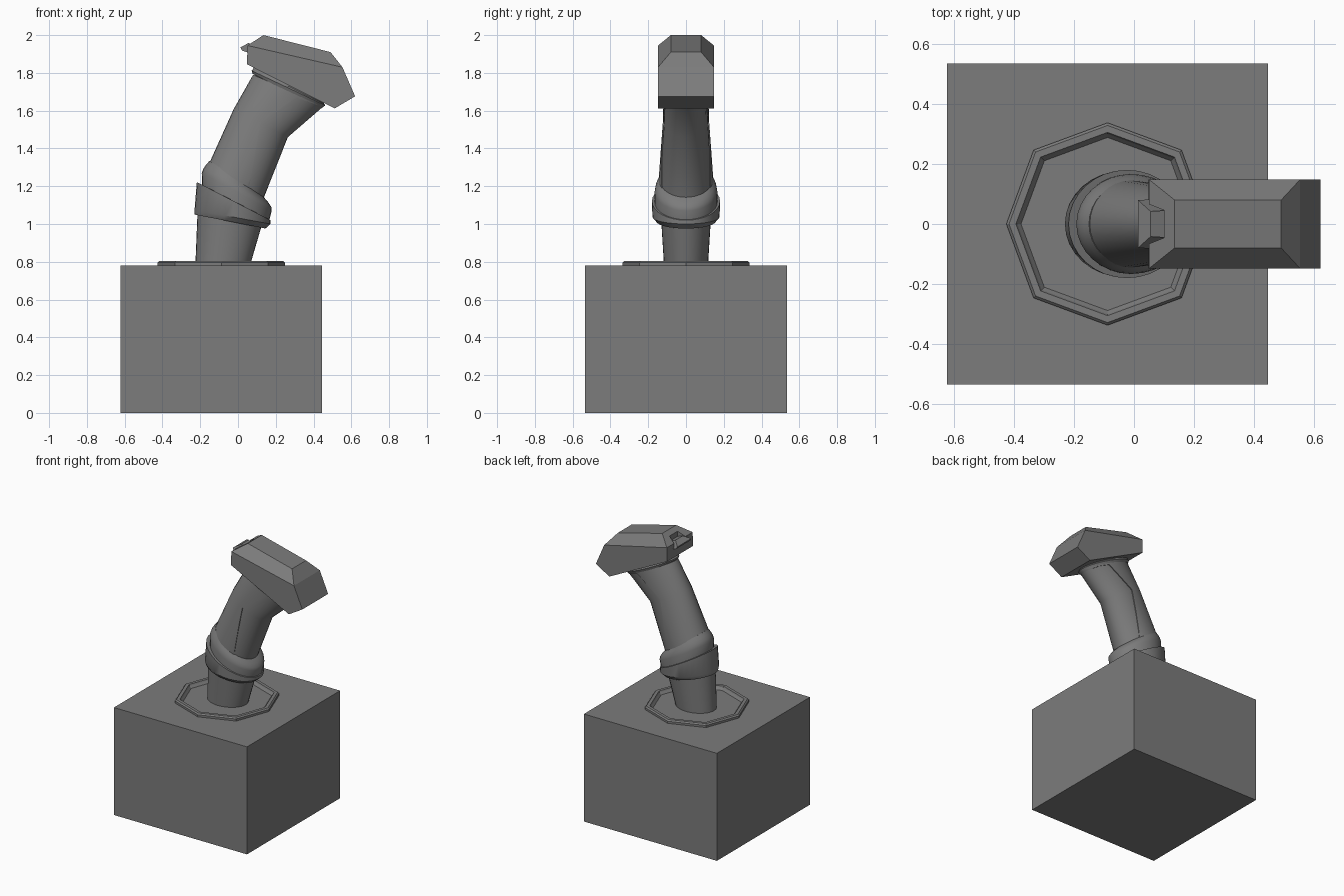
import bpy, bmesh
from math import cos, sin, pi, radians

if "Cube" in bpy.data.objects:
    bpy.data.objects.remove(bpy.data.objects["Cube"])

# Dark grey body colour
dark = bpy.data.materials.new("dark_grey")
dark.diffuse_color = (.2, .2, .2, 1)
dark.use_nodes = True
dark.node_tree.nodes["Principled BSDF"].inputs["Base Color"].default_value = dark.diffuse_color


def build(name, verts, faces, smooth=False):
    mesh = bpy.data.meshes.new(name)
    mesh.from_pydata(verts, [], faces)
    mesh.materials.append(dark)
    bm = bmesh.new()
    bm.from_mesh(mesh)
    bmesh.ops.recalc_face_normals(bm, faces=bm.faces)
    bm.to_mesh(mesh)
    bm.free()
    ob = bpy.data.objects.new(name, mesh)
    bpy.context.collection.objects.link(ob)
    bpy.ops.object.select_all(action='DESELECT')
    bpy.context.view_layer.objects.active = ob
    ob.select_set(True)
    if smooth:
        bpy.ops.object.shade_smooth_by_angle(angle=radians(35))
    return ob


def bridge(rings, n, closed=False):
    """Quads between successive rings of n vertices; closed joins last to first."""
    faces = []
    for r in range(rings if closed else rings - 1):
        a, b = r * n, (r + 1) % rings * n
        faces += [(a + i, a + (i + 1) % n, b + (i + 1) % n, b + i) for i in range(n)]
    if not closed:
        faces += [tuple(range(n)), tuple(range((rings - 1) * n, rings * n))]
    return faces


def loft(name, sections, n=32):
    """Elliptical sections given by left (x,z), right (x,z) and half width in y."""
    verts = []
    for (lx, lz), (rx, rz), w in sections:
        for i in range(n):
            c, s = cos(2 * pi * i / n), sin(2 * pi * i / n)
            verts.append(((lx + rx) / 2 + c * (rx - lx) / 2, w * s,
                          (lz + rz) / 2 + c * (rz - lz) / 2))
    return build(name, verts, bridge(len(sections), n), True)


def prism(name, outline, widths):
    """Side outline in x,z mirrored across y, one half width per point."""
    n = len(outline)
    verts = [(x, s * w, z) for s in (-1, 1) for (x, z), w in zip(outline, widths)]
    return build(name, verts, bridge(2, n))


def cut(ob, cutter):
    mod = ob.modifiers.new("cut", 'BOOLEAN')
    mod.operation = 'DIFFERENCE'
    mod.solver = 'EXACT'
    mod.object = cutter
    bpy.context.view_layer.objects.active = ob
    bpy.ops.object.modifier_apply(modifier=mod.name)
    bpy.data.objects.remove(cutter)


# Base block
prism("base_block", [(-.622, 0), (.446, 0), (.446, .78), (-.622, .78)], [.534] * 4)

# Octagonal trim ring on the base, slightly wider on the diagonals
profile = [(.337, .775), (.337, .795), (.328, .804), (.305, .804), (.3, .795), (.284, .775)]
ring = [(-.088 + r * (1 + .033 * (i % 2)) * cos(i * pi / 4),
         r * (1 + .033 * (i % 2)) * sin(i * pi / 4), z)
        for r, z in profile for i in range(8)]
build("base_ring", ring, bridge(len(profile), 8, True))

# Lower shaft
loft("lower_shaft", [((-.226, .775), (.062, .775), .116),
                     ((-.214, 1.07), (.125, .99), .132)])

# Tilted collar with an inset lip
loft("collar", [((-.23, 1.05), (.145, .976), .155),
                ((-.23, 1.075), (.172, 1.0), .178),
                ((-.218, 1.222), (.172, 1.02), .18),
                ((-.2, 1.213), (.155, 1.03), .166)])

# Rounded shoulder above the collar
loft("shoulder", [((-.19, 1.2), (.165, 1.015), .166),
                  ((-.192, 1.27), (.178, 1.07), .166),
                  ((-.182, 1.295), (.176, 1.09), .162),
                  ((-.168, 1.315), (.16, 1.115), .153),
                  ((-.15, 1.335), (.13, 1.15), .14)])

# Grip core, whose front is the recessed finger panel
loft("grip_core", [((-.14, 1.3), (.125, 1.11), .140),
                   ((-.01, 1.605), (.264, 1.46), .117),
                   ((.09, 1.79), (.455, 1.625), .110)])

# Grip shell around the back, cut away at the finger panel
shell = loft("grip_shell", [((-.162, 1.3), (.122, 1.11), .147),
                            ((-.022, 1.61), (.266, 1.46), .123),
                            ((.08, 1.79), (.458, 1.625), .117)])
cut(shell, prism("cutter", [(.05, 1.0), (.06, 1.2), (.12, 1.54), (.31, 1.67),
                            (.6, 1.56), (.6, 1.0)], [.4] * 6))

# Neck ring under the head
loft("neck_ring", [((.078, 1.795), (.44, 1.611), .116),
                   ((.072, 1.812), (.462, 1.628), .124),
                   ((.08, 1.82), (.455, 1.637), .118),
                   ((.085, 1.85), (.46, 1.66), .118)])

# Chamfered head
side = [(.048, 1.845), (.512, 1.612), (.62, 1.676), (.553, 1.83), (.05, 1.945)]
top = [(.49, 1.91), (.135, 2.0)]
hv = [(x, s * .148, z) for s in (-1, 1) for x, z in side]
hv += [(x, s * .08, z) for s in (-1, 1) for x, z in top]
head = build("head", hv, [
    (0, 1, 2, 3, 4), (5, 6, 7, 8, 9),                            # sides
    (0, 1, 6, 5), (1, 2, 7, 6), (2, 3, 8, 7), (4, 0, 5, 9),      # underside and ends
    (3, 4, 11, 10), (8, 9, 13, 12),                              # side chamfers
    (3, 8, 12, 10), (4, 9, 13, 11), (10, 11, 13, 12)])           # end chamfers, top

# Notch at the back of the head for the thumb switch
cut(head, prism("cutter", [(0, 1.90), (.10, 1.92), (.10, 2.05), (0, 2.05)],
                [.086, .046, .046, .086]))

# Thumb switch: bevelled plate sitting in the notch
prism("thumb_switch", [(.013, 1.935), (.022, 1.918), (.06, 1.905), (.10, 1.92),
                       (.10, 1.94), (.055, 1.958)],
      [.08, .08, .082, .045, .045, .042])
